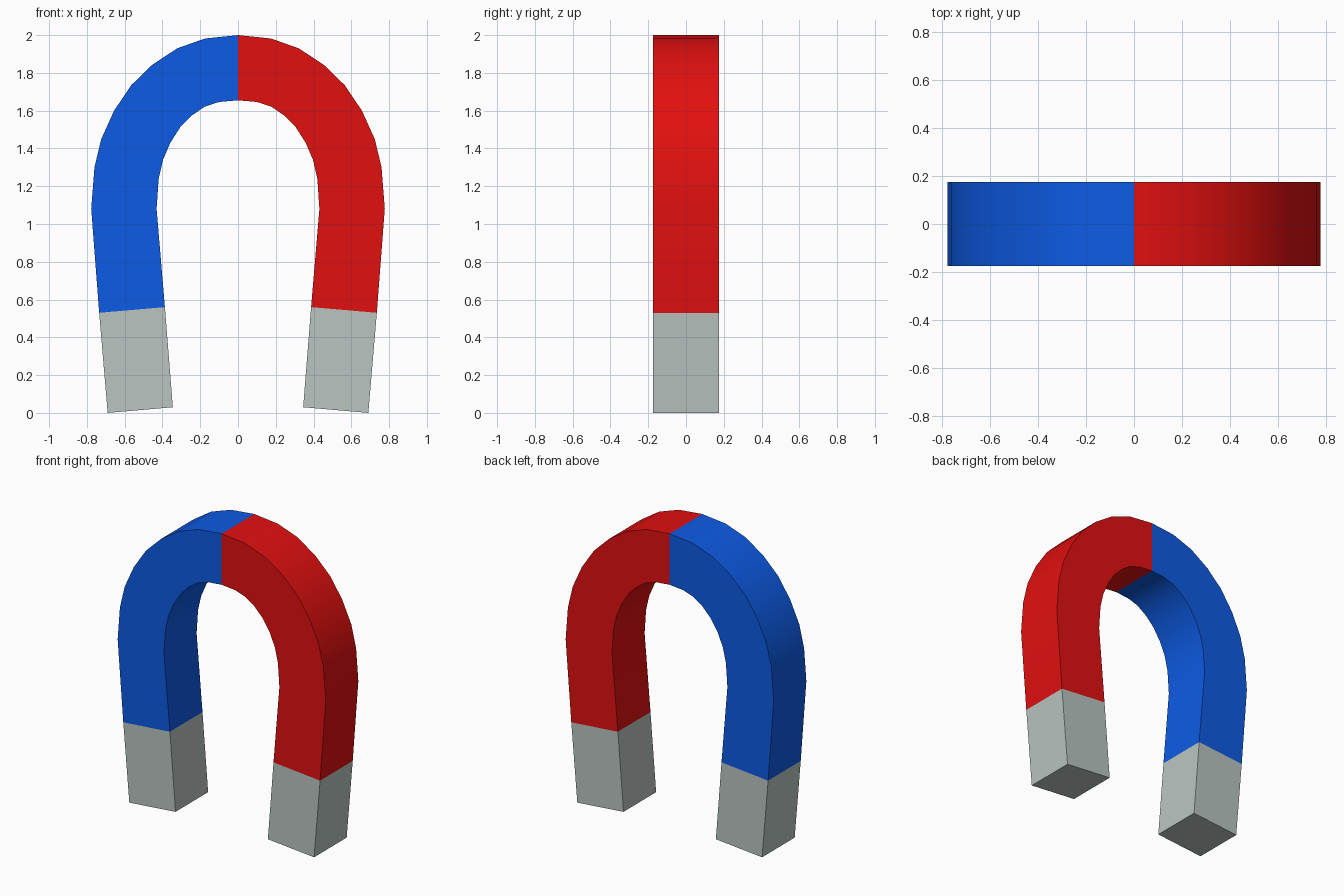
import bpy, bmesh, math

if "Cube" in bpy.data.objects:
    bpy.data.objects.remove(bpy.data.objects["Cube"])

HALF_DEPTH = 0.174


def material(name, rgb):
    m = bpy.data.materials.new(name)
    m.diffuse_color = (*rgb, 1.0)
    m.use_nodes = True
    m.node_tree.nodes["Principled BSDF"].inputs["Base Color"].default_value = m.diffuse_color
    return m


# Right half of the horseshoe, pole to crown: (outer x, z), (inner x, z)
half = [
    ((0.69, 0.0), (0.345, 0.03)),
    ((0.735, 0.53), (0.387, 0.56)),
    ((0.777, 1.08), (0.431, 1.08)),
    ((0.76, 1.30), (0.42, 1.24)),
    ((0.724, 1.45), (0.397, 1.34)),
    ((0.656, 1.60), (0.358, 1.43)),
    ((0.565, 1.735), (0.306, 1.512)),
    ((0.455, 1.842), (0.244, 1.575)),
    ((0.322, 1.93), (0.175, 1.622)),
    ((0.175, 1.982), (0.10, 1.646)),
    ((0.0, 2.0), (0.0, 1.655)),
]
mirrored = [((-o[0], o[1]), (-i[0], i[1])) for o, i in reversed(half[:-1])]
stations = half + mirrored

# Horseshoe body: a square section swept through the stations, capped at the poles
bm = bmesh.new()
rings = []
for (ox, oz), (ix, iz) in stations:
    corners = [(ox, -HALF_DEPTH, oz), (ox, HALF_DEPTH, oz),
               (ix, HALF_DEPTH, iz), (ix, -HALF_DEPTH, iz)]
    rings.append([bm.verts.new(c) for c in corners])
for a, b in zip(rings, rings[1:]):
    for k in range(4):
        n = (k + 1) % 4
        bm.faces.new((a[k], a[n], b[n], b[k]))
bm.faces.new(rings[0])
bm.faces.new(rings[-1])
bmesh.ops.recalc_face_normals(bm, faces=bm.faces)

# Colours: bare steel pole tips, red right arm, blue left arm
for f in bm.faces:
    c = f.calc_center_median()
    f.material_index = 2 if c.z < 0.5 else (0 if c.x > 0 else 1)

mesh = bpy.data.meshes.new("horseshoe_magnet")
bm.to_mesh(mesh)
bm.free()
mesh.materials.append(material("red paint", (0.76, 0.005, 0.005)))
mesh.materials.append(material("blue paint", (0.004, 0.105, 0.78)))
mesh.materials.append(material("bare steel", (0.49, 0.56, 0.53)))

magnet = bpy.data.objects.new("horseshoe_magnet", mesh)
bpy.context.collection.objects.link(magnet)
bpy.context.view_layer.objects.active = magnet
magnet.select_set(True)
bpy.ops.object.shade_smooth_by_angle(angle=math.radians(30))
